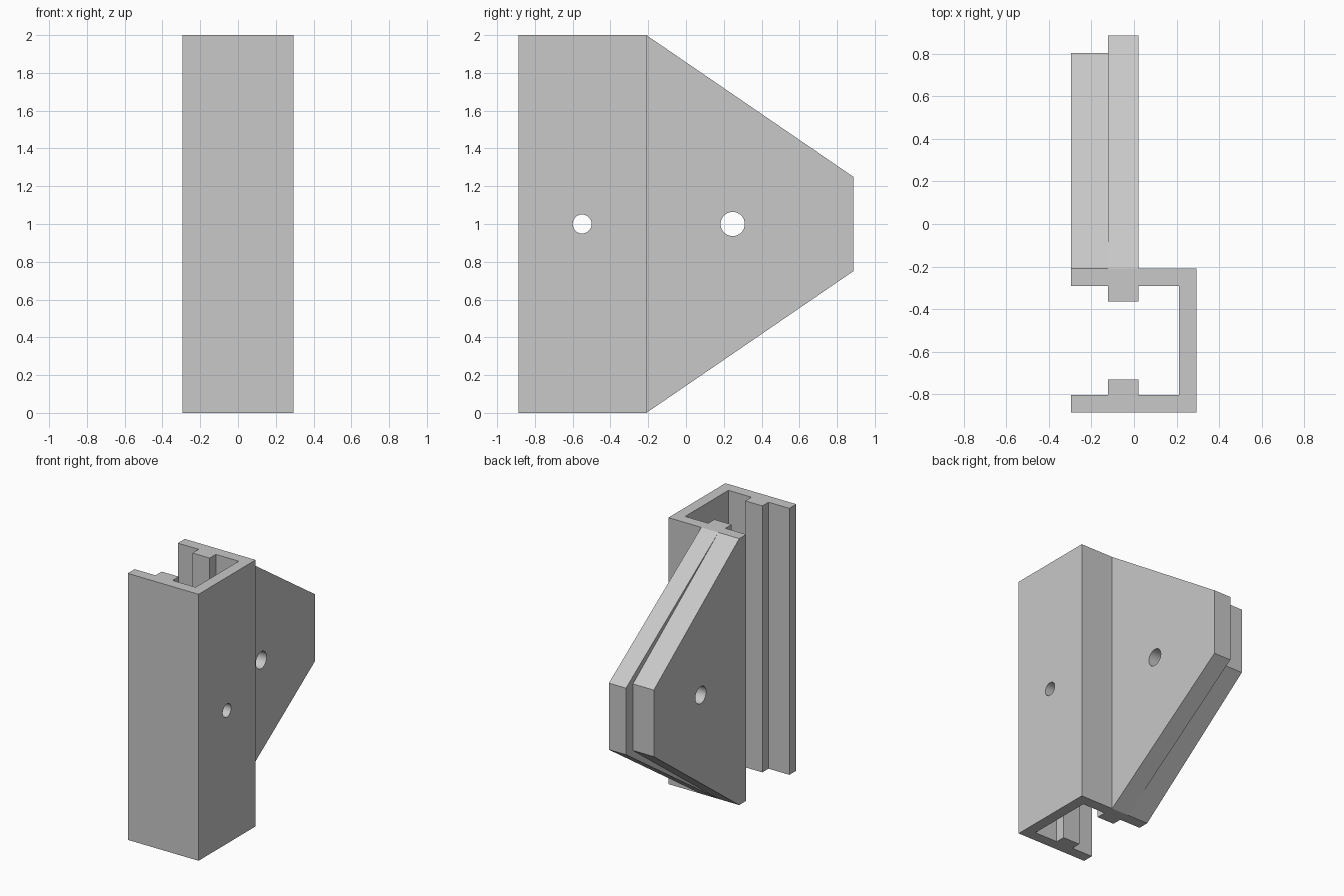
import bpy, bmesh, math
from mathutils import Vector, Matrix

cube = bpy.data.objects.get("Cube")
if cube:
    bpy.data.objects.remove(cube, do_unlink=True)

# Single plain grey
grey = bpy.data.materials.new("plain_grey")
grey.use_nodes = True
colour = (0.58, 0.58, 0.58, 1)
grey.diffuse_color = colour
grey.node_tree.nodes["Principled BSDF"].inputs["Base Color"].default_value = colour


def link(name, bm):
    bmesh.ops.recalc_face_normals(bm, faces=bm.faces)
    mesh = bpy.data.meshes.new(name)
    bm.to_mesh(mesh)
    bm.free()
    mesh.materials.append(grey)
    obj = bpy.data.objects.new(name, mesh)
    bpy.context.collection.objects.link(obj)
    return obj


def prism(name, points, offset):
    """Extrude a closed outline along an offset."""
    bm = bmesh.new()
    face = bm.faces.new([bm.verts.new(p) for p in points])
    ext = bmesh.ops.extrude_face_region(bm, geom=[face])["geom"]
    bmesh.ops.translate(bm, vec=Vector(offset),
                        verts=[v for v in ext if isinstance(v, bmesh.types.BMVert)])
    return link(name, bm)


def drill(obj, y, radius):
    """Cut a round hole along x at mid height."""
    bm = bmesh.new()
    bmesh.ops.create_cone(bm, cap_ends=True, segments=32, radius1=radius, radius2=radius,
                          depth=2, matrix=Matrix.Translation((0, y, MID))
                          @ Matrix.Rotation(math.pi / 2, 4, "Y"))
    cutter = link("hole_cutter", bm)
    cutter.hide_render = True
    mod = obj.modifiers.new("hole", "BOOLEAN")
    mod.operation, mod.solver, mod.object = "DIFFERENCE", "EXACT", cutter
    bpy.ops.object.select_all(action="DESELECT")
    obj.select_set(True)
    bpy.context.view_layer.objects.active = obj
    bpy.ops.object.modifier_apply(modifier=mod.name)
    bpy.data.objects.remove(cutter, do_unlink=True)
    bpy.ops.object.shade_smooth_by_angle(angle=math.radians(30))


HEIGHT, MID = 2.0, 1.0
OPEN_X, WALL_X = -0.295, 0.293      # open side and outer wall of the channel
RIB_A, RIB_B = -0.122, 0.02         # rib and thick fin layer share this span
FRONT_Y, BACK_Y = -0.886, -0.21
CENTRE_Y = (FRONT_Y + BACK_Y) / 2
THICK, RIB = 0.082, 0.073

# C-shaped channel with an inward rib on each flange, half outline mirrored
inner = BACK_Y - THICK
half = [(WALL_X, BACK_Y), (OPEN_X, BACK_Y), (OPEN_X, inner), (RIB_A, inner),
        (RIB_A, inner - RIB), (RIB_B, inner - RIB), (RIB_B, inner),
        (WALL_X - THICK, inner)]
outline = half + [(x, 2 * CENTRE_Y - y) for x, y in reversed(half)]
channel = prism("channel", [(x, y, 0) for x, y in outline], (0, 0, HEIGHT))
drill(channel, -0.55, 0.05)

# Two tapered fin layers behind the channel, the outer one shorter
for name, x0, x1, tip in (("fin_long_layer", RIB_A, RIB_B, 0.886),
                          ("fin_short_layer", OPEN_X, RIB_A, 0.803)):
    taper = [(BACK_Y, 0), (tip, 0.75), (tip, 1.25), (BACK_Y, HEIGHT)]
    fin = prism(name, [(x0, y, z) for y, z in taper], (x1 - x0, 0, 0))
    drill(fin, 0.247, 0.064)
